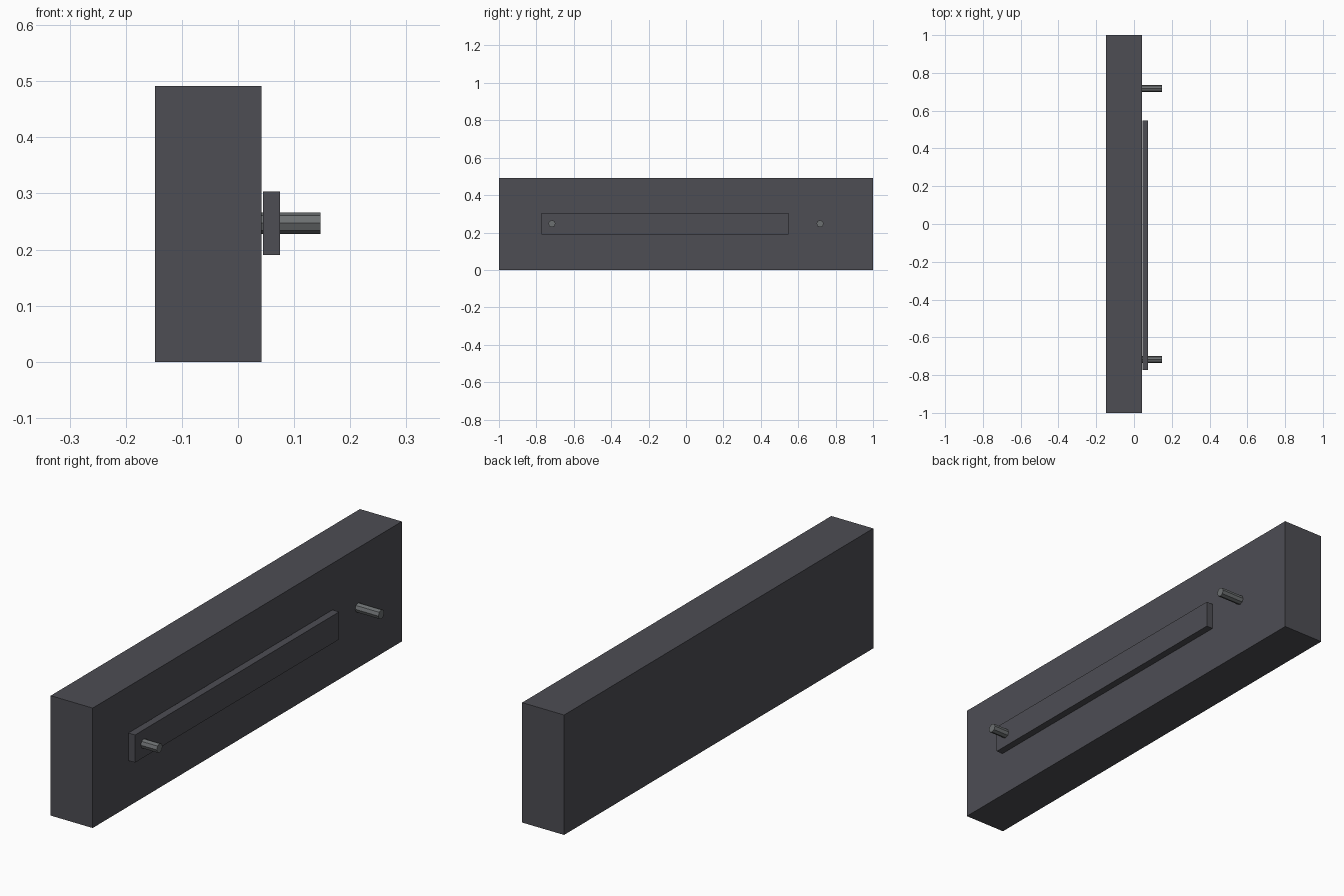
import bpy
import math

if "Cube" in bpy.data.objects:
    bpy.data.objects.remove(bpy.data.objects["Cube"])


def material(name, color):
    m = bpy.data.materials.new(name)
    m.diffuse_color = (*color, 1)
    m.use_nodes = True
    m.node_tree.nodes["Principled BSDF"].inputs["Base Color"].default_value = m.diffuse_color
    return m


dark = material("dark_grey", (0.075, 0.075, 0.088))
metal = material("metal_grey", (0.15, 0.16, 0.165))


def box(name, lo, hi, mat):
    centre = [(a + b) / 2 for a, b in zip(lo, hi)]
    bpy.ops.mesh.primitive_cube_add(size=1, location=centre)
    ob = bpy.context.object
    ob.name = name
    ob.scale = [b - a for a, b in zip(lo, hi)]
    bpy.ops.object.transform_apply(location=False, rotation=False, scale=True)
    ob.data.materials.append(mat)
    return ob


def pin(name, y):
    x0, x1 = 0.035, 0.147
    bpy.ops.mesh.primitive_cylinder_add(
        vertices=8, radius=0.019, depth=x1 - x0,
        location=((x0 + x1) / 2, y, 0.247), rotation=(0, math.pi / 2, 0))
    ob = bpy.context.object
    ob.name = name
    ob.data.materials.append(metal)
    return ob


# Main block
box("body_block", (-0.148, -1, 0), (0.042, 1, 0.491), dark)

# Thin bar floating just off the right face
box("slide_bar", (0.045, -0.773, 0.19), (0.075, 0.547, 0.303), dark)

# Two pins sticking out of the right face
for name, y in (("front_pin", -0.717), ("back_pin", 0.717)):
    pin(name, y)
